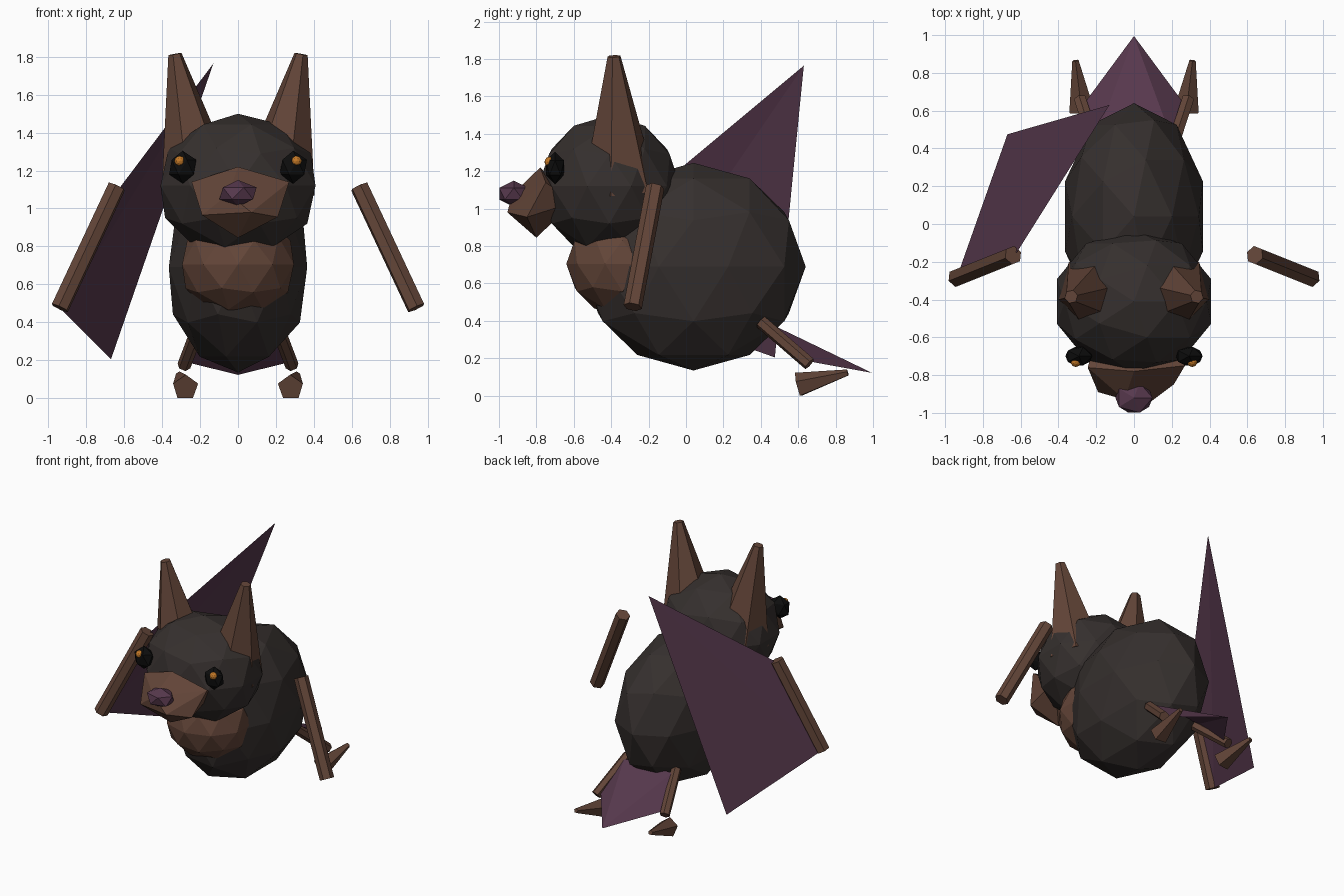
import bpy
import bmesh
from mathutils import Vector, Matrix

if "Cube" in bpy.data.objects:
    bpy.data.objects.remove(bpy.data.objects["Cube"])


def material(name, rgb):
    m = bpy.data.materials.new(name)
    m.diffuse_color = (*rgb, 1)
    m.use_nodes = True
    m.node_tree.nodes["Principled BSDF"].inputs["Base Color"].default_value = m.diffuse_color
    return m


FUR = material("charcoal_fur", (0.036, 0.029, 0.027))
BROWN = material("brown", (0.125, 0.060, 0.040))
PURPLE = material("dusky_purple", (0.095, 0.040, 0.074))
BLACK = material("black", (0.004, 0.004, 0.004))
ORANGE = material("orange", (0.55, 0.19, 0.02))


def finish(name, bm, mat):
    me = bpy.data.meshes.new(name)
    bm.to_mesh(me)
    bm.free()
    me.materials.append(mat)
    ob = bpy.data.objects.new(name, me)
    bpy.context.collection.objects.link(ob)
    return ob


def ball(name, centre, radii, mat, subdiv=2):
    """Faceted ellipsoid."""
    bm = bmesh.new()
    mtx = Matrix.Translation(centre) @ Matrix.Diagonal((*radii, 1))
    bmesh.ops.create_icosphere(bm, subdivisions=subdiv, radius=1, matrix=mtx)
    return finish(name, bm, mat)


def rod(name, a, b, r1, r2, sides, mat):
    """Tapered prism from point a to point b."""
    a, b = Vector(a), Vector(b)
    d = b - a
    mtx = Matrix.Translation((a + b) / 2) @ d.to_track_quat('Z', 'Y').to_matrix().to_4x4()
    bm = bmesh.new()
    bmesh.ops.create_cone(bm, cap_ends=True, segments=sides, radius1=r1,
                          radius2=r2, depth=d.length, matrix=mtx)
    return finish(name, bm, mat)


def hull(name, pts, mat):
    bm = bmesh.new()
    for p in pts:
        bm.verts.new(p)
    bmesh.ops.convex_hull(bm, input=bm.verts[:])
    bmesh.ops.recalc_face_normals(bm, faces=bm.faces[:])
    return finish(name, bm, mat)


def membrane(name, pts, mat):
    """Thin skin as a triangle fan from the first point."""
    bm = bmesh.new()
    v = [bm.verts.new(p) for p in pts]
    for i in range(1, len(v) - 1):
        bm.faces.new((v[0], v[i], v[i + 1]))
    return finish(name, bm, mat)


# Torso, chest patch and head
ball("body", (0, 0.04, 0.705), (0.384, 0.60, 0.555), FUR)
ball("chest", (0, -0.34, 0.72), (0.31, 0.30, 0.28), BROWN)
ball("head", (0, -0.41, 1.135), (0.43, 0.38, 0.38), FUR)

# Snout and nose
hull("snout", [(0, -0.78, 1.235), (0, -0.80, 0.86),
               (-0.245, -0.76, 1.155), (0.27, -0.75, 1.155),
               (-0.19, -0.89, 0.98), (0.21, -0.85, 0.97),
               (0.07, -0.955, 0.995), (-0.05, -0.93, 1.09),
               (-0.2, -0.6, 1.05), (0.2, -0.6, 1.05)], BROWN)
ball("nose", (0, -0.92, 1.095), (0.11, 0.092, 0.07), PURPLE, 1)

# Paired parts
for side, s in (("left", -1), ("right", 1)):
    ball(side + "_eye", (s * 0.292, -0.70, 1.233), (0.08, 0.057, 0.087), BLACK, 1)
    ball(side + "_pupil", (s * 0.308, -0.73, 1.265), (0.028, 0.027, 0.028), ORANGE)
    rod(side + "_ear", (s * 0.205, -0.355, 1.12), (s * 0.333, -0.385, 1.83),
        0.208, 0.036, 6, BROWN)
    rod(side + "_arm", (s * 0.64, -0.165, 1.13), (s * 0.94, -0.285, 0.49),
        0.05, 0.05, 6, BROWN)
    rod(side + "_leg", (s * 0.20, 0.40, 0.41), (s * 0.285, 0.66, 0.185),
        0.036, 0.036, 6, BROWN)
    # Foot: five-sided spike pointing backwards
    rod(side + "_foot", (s * 0.277, 0.60, 0.07), (s * 0.31, 0.865, 0.138),
        0.07, 0.018, 5, BROWN)

# Single wing skin, hanging from one arm
membrane("wing_membrane", [(-0.13, 0.63, 1.78), (-0.62, -0.15, 1.13),
                           (-0.93, -0.26, 0.48), (-0.67, 0.475, 0.22)], PURPLE)

# Tail skin stretched between the legs
membrane("tail_membrane", [(0, 0.995, 0.137), (0.255, 0.65, 0.20),
                           (0.2, 0.45, 0.40), (-0.2, 0.45, 0.40),
                           (-0.255, 0.65, 0.20)], PURPLE)

# Rest the feet exactly on the ground
bpy.context.view_layer.update()
low = min(v.co.z for o in bpy.data.objects for v in o.data.vertices)
for o in bpy.data.objects:
    o.data.transform(Matrix.Translation((0, 0, -low)))
